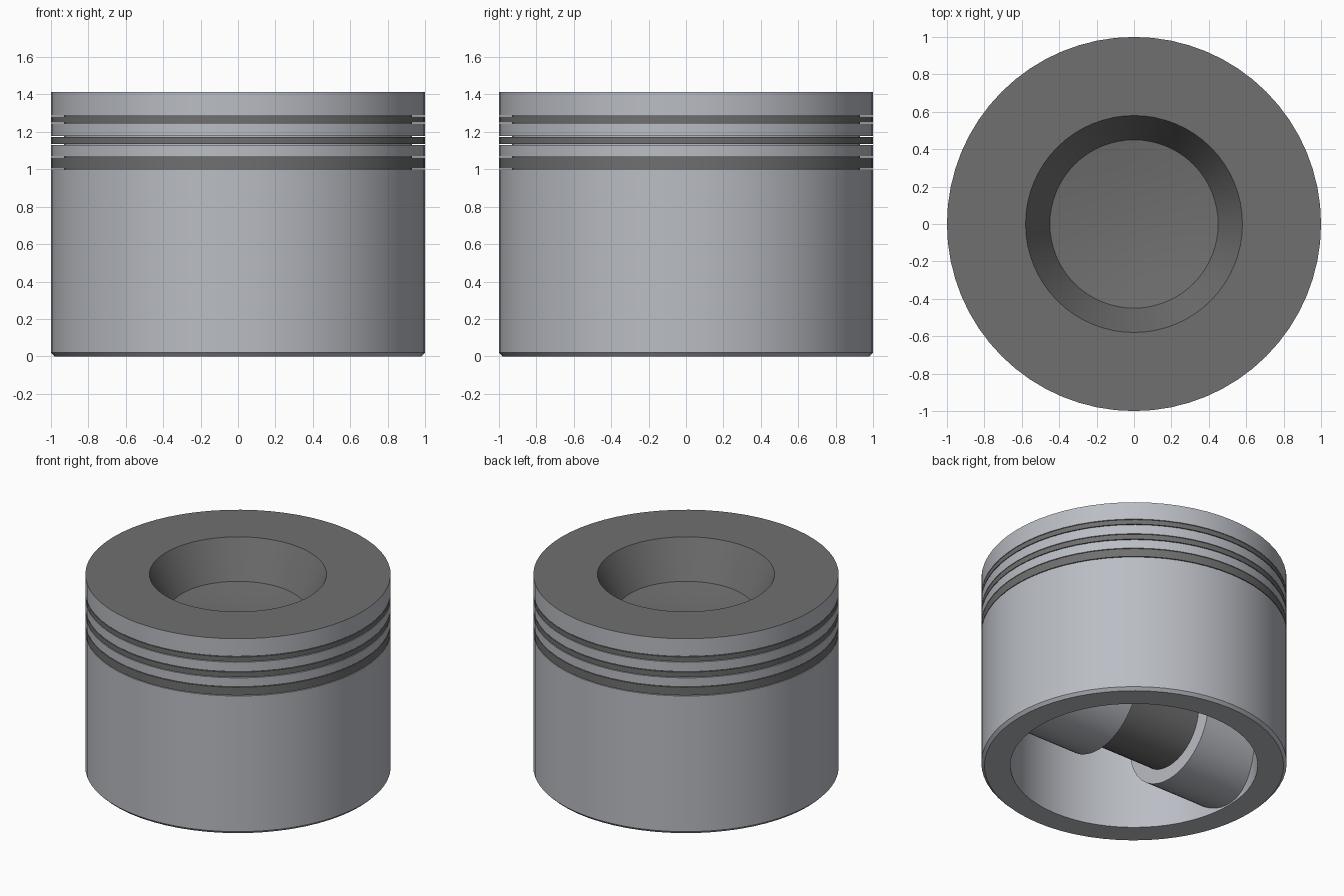
import bpy, bmesh
from math import radians, pi
from mathutils import Matrix, Vector

cube = bpy.data.objects.get("Cube")
if cube:
    bpy.data.objects.remove(cube)

SIDES = 64
LIGHT, DARK = 0, 1


def material(name, rgb):
    m = bpy.data.materials.new(name)
    m.use_nodes = True
    colour = (*rgb, 1)
    m.diffuse_color = colour
    m.node_tree.nodes["Principled BSDF"].inputs["Base Color"].default_value = colour
    return m


light_metal = material("light metal", (0.49, 0.51, 0.55))
dark_metal = material("dark metal", (0.16, 0.16, 0.16))


def finish(bm, name, mats):
    bmesh.ops.recalc_face_normals(bm, faces=bm.faces)
    mesh = bpy.data.meshes.new(name)
    bm.to_mesh(mesh)
    bm.free()
    for m in mats:
        mesh.materials.append(m)
    ob = bpy.data.objects.new(name, mesh)
    bpy.context.collection.objects.link(ob)
    bpy.ops.object.select_all(action='DESELECT')
    ob.select_set(True)
    bpy.context.view_layer.objects.active = ob
    bpy.ops.object.shade_smooth_by_angle(angle=radians(30))


def lathe(name, profile, mats):
    """Spin (radius, height, colour of the band that follows) points around z."""
    bm = bmesh.new()
    rings = []
    for r, z, _ in profile:
        if r == 0:
            rings.append([bm.verts.new((0, 0, z))] * SIDES)
        else:
            rings.append([bm.verts.new(Matrix.Rotation(2 * pi * i / SIDES, 3, 'Z') @ Vector((r, 0, z)))
                          for i in range(SIDES)])
    for a, b, point in zip(rings, rings[1:], profile):
        for i in range(SIDES):
            j = (i + 1) % SIDES
            corners = list(dict.fromkeys((a[i], a[j], b[j], b[i])))
            bm.faces.new(corners).material_index = point[2]
    bmesh.ops.remove_doubles(bm, verts=bm.verts, dist=0.0001)
    finish(bm, name, mats)


def rod(name, radius, x0, x1, z, mat):
    """Solid cylinder lying along x."""
    bm = bmesh.new()
    place = Matrix.Translation(((x0 + x1) / 2, 0, z)) @ Matrix.Rotation(pi / 2, 4, 'Y')
    bmesh.ops.create_cone(bm, cap_ends=True, segments=SIDES, radius1=radius, radius2=radius,
                          depth=x1 - x0, matrix=place)
    finish(bm, name, [mat])


# Body: hollow underside, skirt, ring grooves, crown and combustion bowl
TOP, CROWN_UNDERSIDE, BORE = 1.414, 0.92, 0.81
GROOVE_R = 0.93
GROOVES = {"oil_ring": (1.0, 1.068), "middle_ring": (1.131, 1.177), "top_ring": (1.244, 1.287)}
profile = [(0, CROWN_UNDERSIDE, LIGHT), (BORE, CROWN_UNDERSIDE, LIGHT),
           (BORE, 0, LIGHT), (0.98, 0, LIGHT), (1, 0.02, LIGHT)]
for low, high in GROOVES.values():
    profile += [(r, z, LIGHT) for r, z in ((1, low), (GROOVE_R, low), (GROOVE_R, high), (1, high))]
profile += [(1, TOP, DARK), (0.58, TOP, DARK), (0.45, 1.153, DARK),
            (0.3, 1.131, DARK), (0.15, 1.118, DARK), (0, 1.113, DARK)]
lathe("piston_body", profile, [light_metal, dark_metal])

# Piston rings, flush with the skirt, with a thin gap above and below
GAP = 0.005
for name, (low, high) in GROOVES.items():
    section = [(GROOVE_R, low + GAP), (1, low + GAP), (1, high - GAP), (GROOVE_R, high - GAP)]
    lathe(name, [(r, z, 0) for r, z in section + section[:1]], [dark_metal])

# Pin bosses on both inner walls, joined by the pin
PIN_Z, BOSS_R, BOSS_IN, BOSS_OUT = 0.41, 0.4, 0.3, 0.88
rod("pin_boss_left", BOSS_R, BOSS_IN, BOSS_OUT, PIN_Z, light_metal)
rod("pin_boss_right", BOSS_R, -BOSS_OUT, -BOSS_IN, PIN_Z, light_metal)
rod("wrist_pin", 0.3, -0.6, 0.6, PIN_Z, dark_metal)
